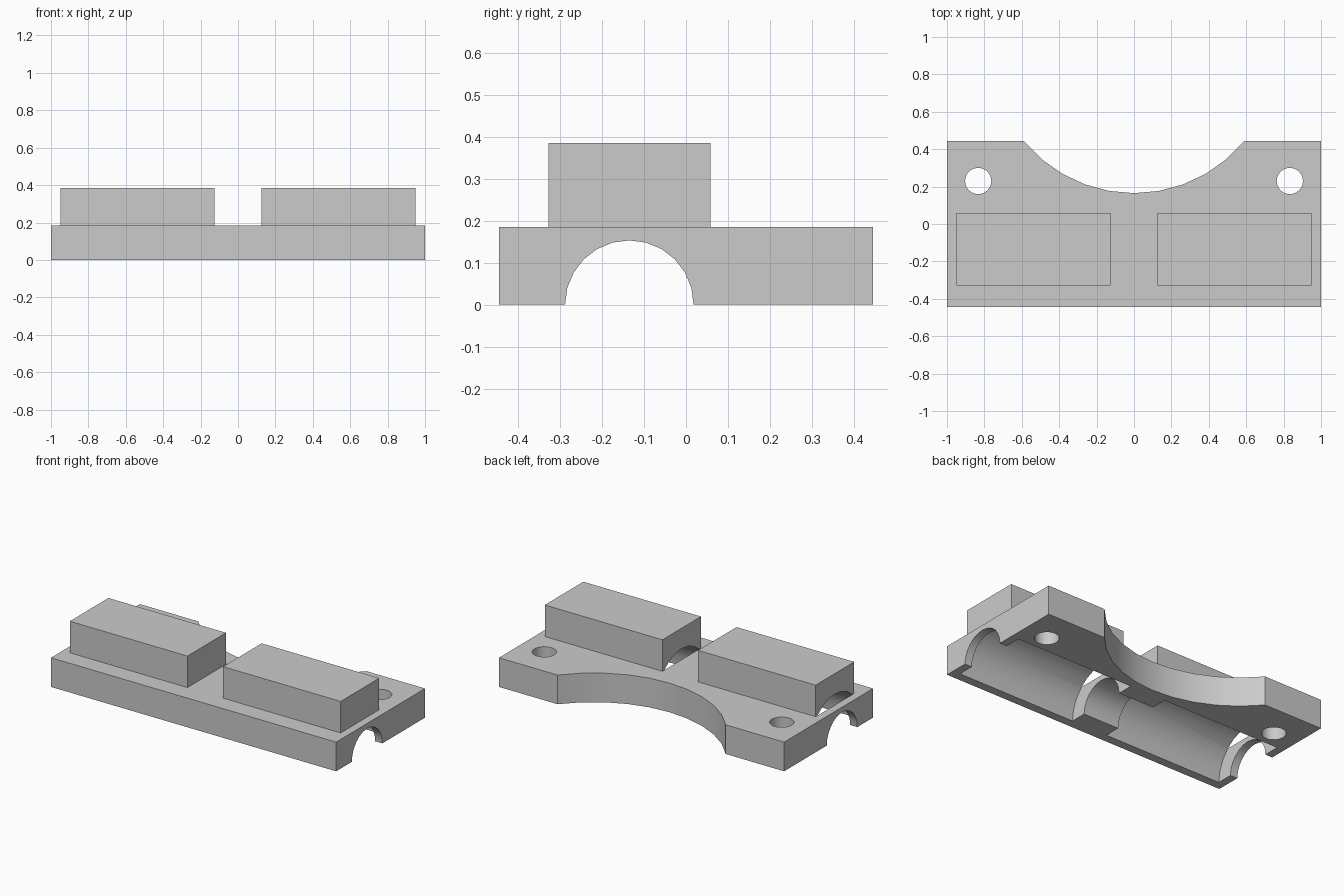
import bpy, bmesh
from math import pi, sin, cos, radians
from mathutils import Matrix

cube = bpy.data.objects.get("Cube")
if cube:
    bpy.data.objects.remove(cube, do_unlink=True)

# Main dimensions
HALF_X, HALF_Y, PLATE_TOP, BLOCK_TOP = 1.0, 0.445, 0.185, 0.385
AXIS_Y = -0.135            # shaft axis, on the underside plane
IN_X, OUT_X = 0.125, 0.95  # bearing block extent along the shaft

grey = bpy.data.materials.new("light_grey")
grey.use_nodes = True
COLOUR = (0.6, 0.6, 0.6, 1)
grey.diffuse_color = COLOUR
grey.node_tree.nodes["Principled BSDF"].inputs["Base Color"].default_value = COLOUR


def make_object(name, bm):
    mesh = bpy.data.meshes.new(name)
    bmesh.ops.recalc_face_normals(bm, faces=bm.faces[:])
    bm.to_mesh(mesh)
    bm.free()
    obj = bpy.data.objects.new(name, mesh)
    mesh.materials.append(grey)
    bpy.context.collection.objects.link(obj)
    return obj


def box(name, x0, x1, y0, y1, z0, z1):
    bm = bmesh.new()
    bmesh.ops.create_cube(bm, size=1)
    bmesh.ops.scale(bm, vec=(x1 - x0, y1 - y0, z1 - z0), verts=bm.verts)
    bmesh.ops.translate(bm, vec=((x0 + x1) / 2, (y0 + y1) / 2, (z0 + z1) / 2), verts=bm.verts)
    return make_object(name, bm)


def cylinder(name, radius, length, centre, sides, along_x=False):
    bm = bmesh.new()
    bmesh.ops.create_cone(bm, cap_ends=True, segments=sides, radius1=radius,
                          radius2=radius, depth=length)
    if along_x:
        bmesh.ops.rotate(bm, matrix=Matrix.Rotation(pi / 2, 3, 'Y'), verts=bm.verts)
    bmesh.ops.translate(bm, vec=centre, verts=bm.verts)
    return make_object(name, bm)


def combine(target, tool, operation):
    mod = target.modifiers.new("combine", 'BOOLEAN')
    mod.operation, mod.solver, mod.object = operation, 'EXACT', tool
    with bpy.context.temp_override(object=target, active_object=target):
        bpy.ops.object.modifier_apply(modifier=mod.name)
    bpy.data.objects.remove(tool, do_unlink=True)


# Base plate with the scooped rear edge
ARC_R, ARC_Y = 0.762, 0.927
outline = [(-HALF_X, -HALF_Y), (HALF_X, -HALF_Y), (HALF_X, HALF_Y), (0.59, HALF_Y)]
for step in range(4, -5, -1):
    a = radians(10 * step)
    outline.append((ARC_R * sin(a), ARC_Y - ARC_R * cos(a)))
outline += [(-0.59, HALF_Y), (-HALF_X, HALF_Y)]
bm = bmesh.new()
face = bm.faces.new([bm.verts.new((x, y, 0)) for x, y in outline])
side = bmesh.ops.extrude_face_region(bm, geom=[face])["geom"]
bmesh.ops.translate(bm, vec=(0, 0, PLATE_TOP),
                    verts=[v for v in side if isinstance(v, bmesh.types.BMVert)])
holder = make_object("bearing_holder", bm)

# Two bearing blocks on top of the plate
for s in (-1, 1):
    x0, x1 = sorted((s * IN_X, s * OUT_X))
    combine(holder, box("bearing_block", x0, x1, -0.328, 0.058, 0.1, BLOCK_TOP), 'UNION')

# Shaft groove, bearing pockets and screw holes
combine(holder, cylinder("shaft_cutter", 0.153, 2.4, (0, AXIS_Y, 0), 24, True), 'DIFFERENCE')
for s in (-1, 1):
    mid = s * (IN_X + OUT_X) / 2
    combine(holder, cylinder("pocket_cutter", 0.255, OUT_X - IN_X,
                             (mid, AXIS_Y, 0), 24, True), 'DIFFERENCE')
    combine(holder, cylinder("screw_cutter", 0.07, 1, (s * 0.833, 0.23, 0), 32), 'DIFFERENCE')

# Smooth curved walls, sharp corners
bpy.ops.object.select_all(action='DESELECT')
holder.select_set(True)
bpy.context.view_layer.objects.active = holder
bpy.ops.object.shade_smooth_by_angle(angle=radians(30))
